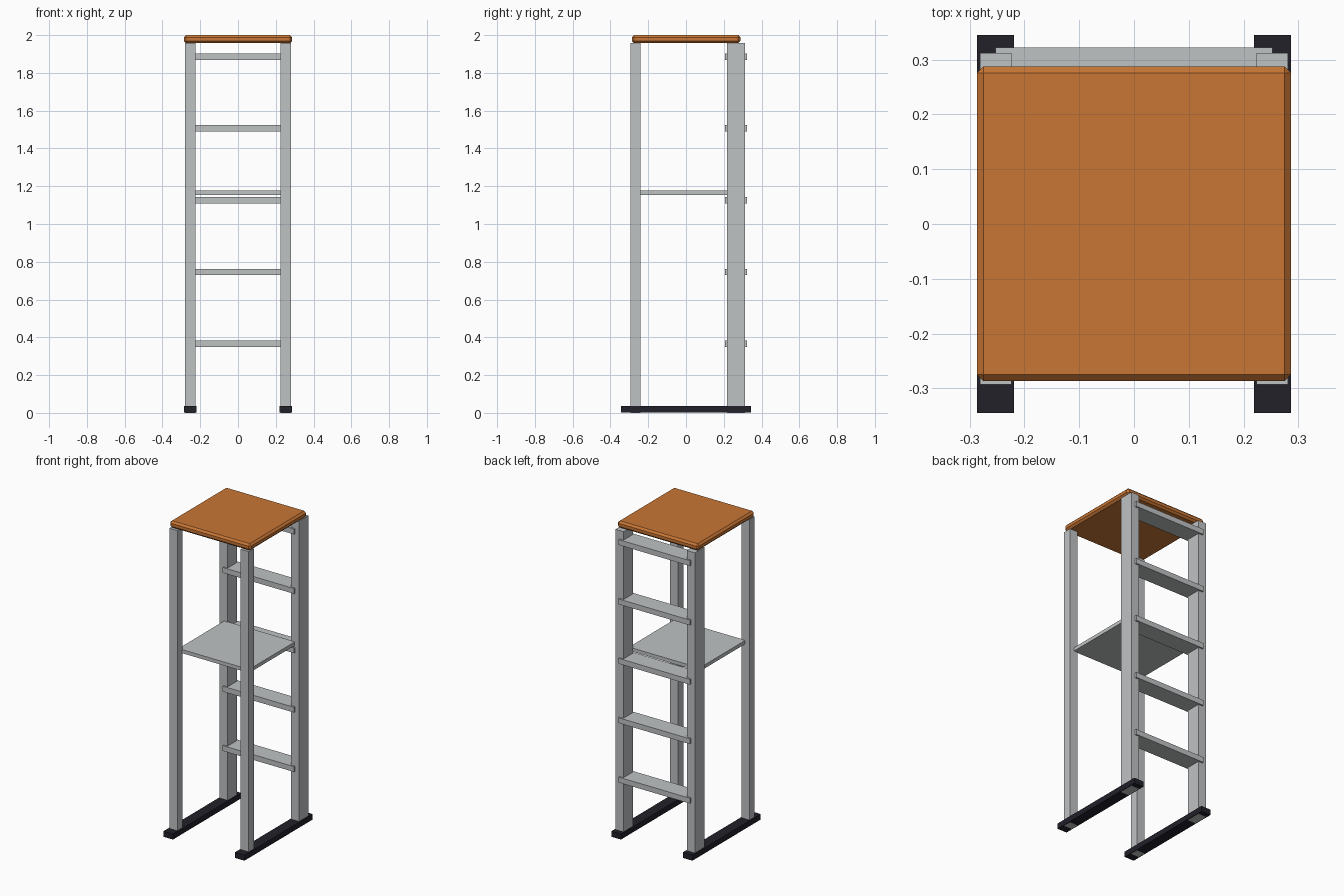
import bpy, bmesh

if "Cube" in bpy.data.objects:
    bpy.data.objects.remove(bpy.data.objects["Cube"])


def material(name, rgb):
    m = bpy.data.materials.new(name)
    m.diffuse_color = (*rgb, 1.0)
    m.use_nodes = True
    m.node_tree.nodes["Principled BSDF"].inputs["Base Color"].default_value = m.diffuse_color
    return m


GREY = material("light grey metal", (0.52, 0.54, 0.55))
ORANGE = material("orange wood", (0.58, 0.18, 0.035))
BLACK = material("dark rubber", (0.016, 0.015, 0.023))


def box(name, x, y, z, mat, bevel=0.0):
    """Box from (min, max) ranges, optionally chamfered."""
    bm = bmesh.new()
    bmesh.ops.create_cube(bm, size=1.0)
    for v in bm.verts:
        v.co = [(r[0] + r[1]) / 2 + c * (r[1] - r[0]) for c, r in zip(v.co, (x, y, z))]
    if bevel:
        bmesh.ops.bevel(bm, geom=bm.edges[:], offset=bevel, segments=1, affect='EDGES')
    me = bpy.data.meshes.new(name)
    bm.to_mesh(me)
    bm.free()
    me.materials.append(mat)
    ob = bpy.data.objects.new(name, me)
    bpy.context.collection.objects.link(ob)
    return ob


# feet and uprights on both sides
for side, s in (("left", -1), ("right", 1)):
    foot_x = sorted((s * 0.219, s * 0.287))
    leg_x = sorted((s * 0.224, s * 0.281))
    box(side + "_foot_rail", foot_x, (-0.345, 0.345), (0.001, 0.036), BLACK)
    box(side + "_front_leg", leg_x, (-0.293, -0.24), (0, 1.957), GREY)
    box(side + "_back_leg", leg_x, (0.216, 0.312), (0, 1.957), GREY)

# ladder steps let into the back legs
for i in range(5):
    zc = 0.366 + 0.38 * i
    box(f"ladder_step_{i + 1}", (-0.253, 0.253), (0.206, 0.322), (zc - 0.017, zc + 0.017), GREY)

# middle shelf
box("middle_shelf", (-0.25, 0.25), (-0.245, 0.22), (1.154, 1.177), GREY)

# chamfered top board
box("top_board", (-0.287, 0.287), (-0.287, 0.288), (1.957, 2.0), ORANGE, bevel=0.012)
